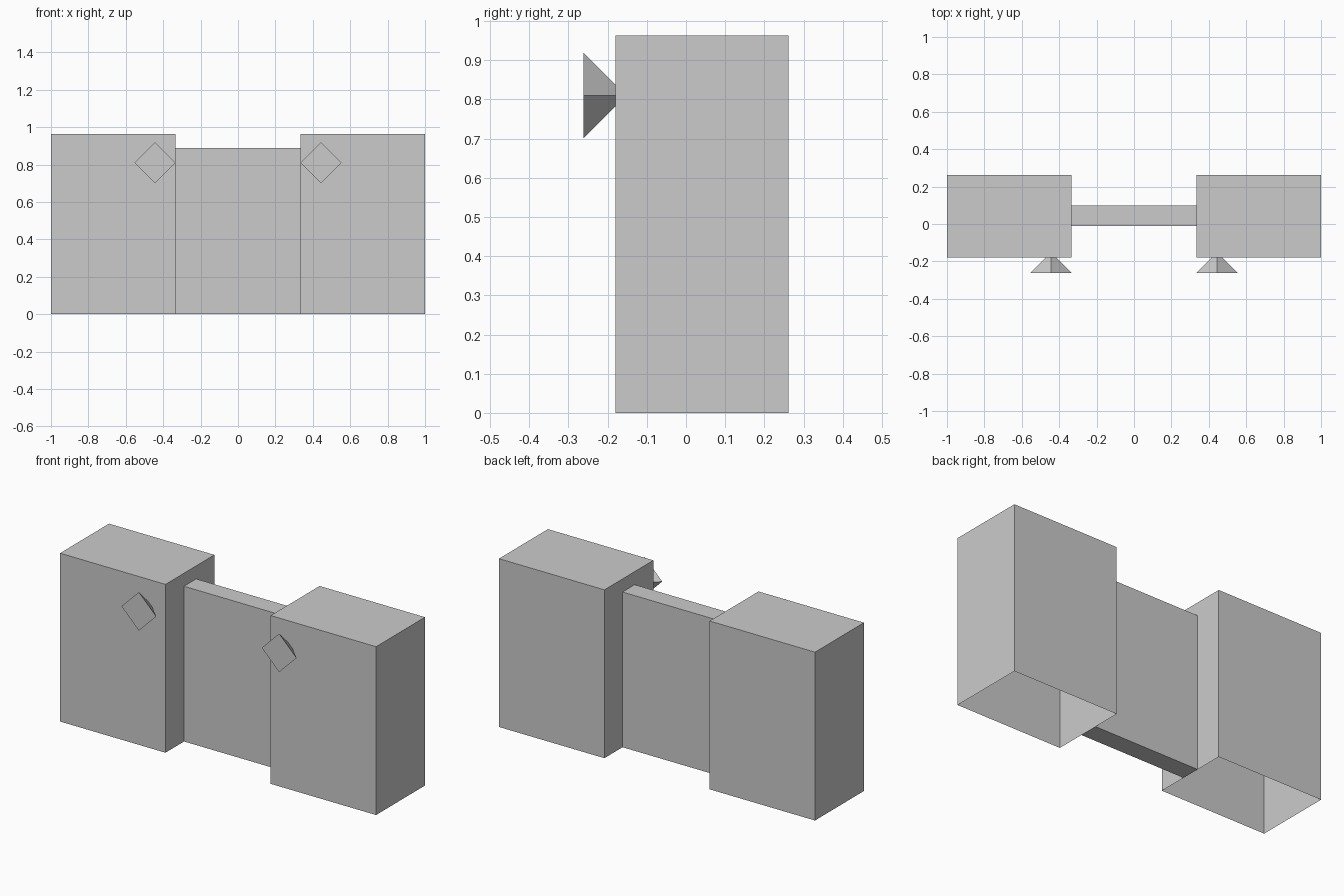
import bpy, bmesh
from mathutils import Matrix, Vector
from math import radians

if "Cube" in bpy.data.objects:
    bpy.data.objects.remove(bpy.data.objects["Cube"])


def finish(bm, name):
    bmesh.ops.recalc_face_normals(bm, faces=bm.faces)
    mesh = bpy.data.meshes.new(name)
    bm.to_mesh(mesh)
    bm.free()
    obj = bpy.data.objects.new(name, mesh)
    bpy.context.collection.objects.link(obj)
    return obj


def box(name, lo, hi, open_bottom=False):
    lo, hi = Vector(lo), Vector(hi)
    size = hi - lo
    bm = bmesh.new()
    bmesh.ops.create_cube(bm, size=1, matrix=Matrix.Translation((lo + hi) / 2) @ Matrix.Diagonal((*size, 1)))
    bm.normal_update()
    if open_bottom:
        bottom = [f for f in bm.faces if f.normal.z < -0.9]
        bmesh.ops.delete(bm, geom=bottom, context='FACES_ONLY')
        mesh_obj = finish(bm, name)
        return mesh_obj
    return finish(bm, name)


def knob(name, x):
    # four-sided cone: flat diamond to the front, tip sunk into the pillar
    bm = bmesh.new()
    bmesh.ops.create_cone(bm, cap_ends=True, segments=4, radius1=0.11, radius2=0, depth=0.11)
    bmesh.ops.remove_doubles(bm, verts=bm.verts, dist=1e-5)
    # aim the tip at +y
    bm.transform(Matrix.Translation((x, -0.207, 0.81)) @ Matrix.Rotation(radians(-90), 4, 'X'))
    return finish(bm, name)


# two hollow pillars, each with a diamond knob on the front
for side, s in (("left", -1), ("right", 1)):
    x0, x1 = sorted((s * 0.333, s * 1.0))
    box(side + "_pillar", (x0, -0.18, 0), (x1, 0.262, 0.963), open_bottom=True)
    knob(side + "_knob", s * 0.444)

# thin wall between the pillars
box("middle_wall", (-0.333, -0.012, 0), (0.333, 0.098, 0.888))
